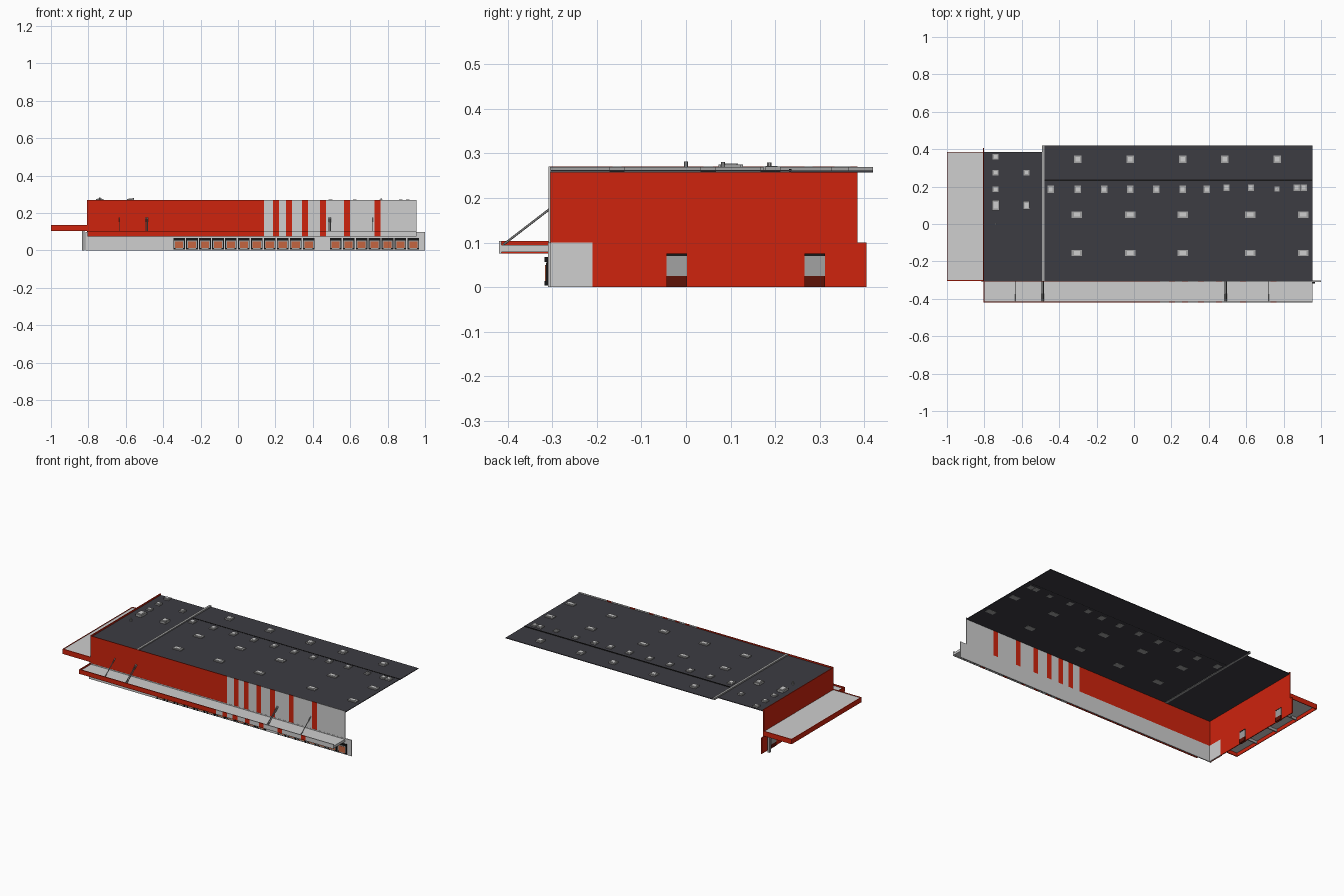
import bpy, bmesh, math
from mathutils import Vector


def material(name, r, g, b):
    m = bpy.data.materials.new(name)
    m.diffuse_color = (r, g, b, 1)
    return m


RED = material("red_cladding", 0.62, 0.017, 0.004)
DARK_RED = material("dark_red", 0.11, 0.006, 0.002)
LIGHT = material("light_grey", 0.62, 0.62, 0.62)
MID = material("mid_grey", 0.36, 0.36, 0.36)
ROOF = material("roof_charcoal", 0.046, 0.045, 0.055)
BLACK = material("black_rubber", 0.008, 0.008, 0.008)
ORANGE = material("dock_door_orange", 0.55, 0.13, 0.05)


def boxes(name, dims, mat):
    """One object from boxes given as (x0, x1, y0, y1, z0, z1)."""
    bm = bmesh.new()
    for x0, x1, y0, y1, z0, z1 in dims:
        vs = bmesh.ops.create_cube(bm, size=1)["verts"]
        for v in vs:
            v.co = Vector((x1 if v.co.x > 0 else x0,
                           y1 if v.co.y > 0 else y0,
                           z1 if v.co.z > 0 else z0))
    return finish(name, bm, mat)


def finish(name, bm, mat):
    me = bpy.data.meshes.new(name)
    bm.to_mesh(me)
    bm.free()
    me.materials.append(mat)
    ob = bpy.data.objects.new(name, me)
    bpy.context.collection.objects.link(ob)
    return ob


def rods(name, segments, radius, mat):
    bm = bmesh.new()
    for a, b in segments:
        a, b = Vector(a), Vector(b)
        d = b - a
        mtx = d.to_track_quat('Z', 'Y').to_matrix().to_4x4()
        mtx.translation = (a + b) / 2
        bmesh.ops.create_cone(bm, cap_ends=True, segments=6, radius1=radius,
                              radius2=radius, depth=d.length, matrix=mtx)
    return finish(name, bm, mat)


# Striped front: red to x = 0.14, then grey with red stripes of shrinking density
LEFT, RIGHT = -0.805, 0.955
STRIPES = [0.203, 0.273, 0.358, 0.454, 0.583, 0.745]
red_spans = [(LEFT, 0.14)] + [(s - 0.016, s + 0.016) for s in STRIPES]
edges = [x for span in red_spans for x in span][1:] + [RIGHT]
grey_spans = list(zip(edges[0::2], edges[1::2]))


def striped(name, y0, y1, z0, z1):
    for label, spans, mat in (("red", red_spans, RED), ("grey", grey_spans, LIGHT)):
        boxes(f"{name}_{label}", [(a, b, y0, y1, z0, z1) for a, b in spans], mat)


striped("front_wall", -0.308, -0.304, 0.1, 0.27)
striped("front_canopy_fascia", -0.419, -0.414, 0.075, 0.103)
boxes("front_base_wall", [(-0.815, 1.0, -0.309, -0.303, 0, 0.1)], LIGHT)

# Left end wall; the back and right sides are open
boxes("left_wall", [(-0.808, -0.803, -0.304, 0.385, 0.1, 0.27),
                    (-0.808, -0.803, -0.304, 0.405, 0, 0.1)], RED)
boxes("left_base_corner", [(-0.811, -0.8, -0.303, -0.21, 0, 0.1)], LIGHT)
side_doors = [-0.021, 0.289]
boxes("side_door_panels", [(-0.811, -0.8, y - 0.023, y + 0.023, 0.025, 0.07)
                           for y in side_doors], MID)
boxes("side_door_lintels", [(-0.812, -0.799, y - 0.023, y + 0.023, 0.07, 0.075)
                            for y in side_doors], BLACK)
boxes("side_door_sills", [(-0.811, -0.797, y - 0.023, y + 0.023, 0, 0.025)
                          for y in side_doors], DARK_RED)

# Roof sheets, step line and fire wall
boxes("roof_left", [(-0.803, -0.49, -0.304, 0.385, 0.257, 0.261)], ROOF)
boxes("roof_main", [(-0.48, RIGHT, -0.304, 0.235, 0.259, 0.263),
                    (-0.48, RIGHT, 0.235, 0.419, 0.257, 0.261)], ROOF)
boxes("roof_step_line", [(-0.48, RIGHT, 0.231, 0.237, 0.258, 0.2645)], BLACK)
boxes("fire_wall", [(-0.492, -0.478, -0.304, 0.419, 0.257, 0.269)], MID)

# Skylights: (x, y, width, depth, top)
lights = [(x, 0.345, 0.04, 0.04, 0.271) for x in (-0.30, -0.02, 0.26, 0.485, 0.765)]
lights += [(x, 0.187, 0.035, 0.04, 0.271)
           for x in (-0.445, -0.30, -0.16, -0.02, 0.12, 0.26, 0.39)]
lights += [(x, 0.195, 0.033, 0.035, 0.272) for x in (0.495, 0.625, 0.87, 0.908)]
lights += [(0.765, 0.187, 0.028, 0.028, 0.272)]
for y in (0.05, -0.155):
    lights += [(x, y, 0.056, 0.034, 0.271) for x in (-0.305, -0.02, 0.26, 0.622, 0.905)]
lights += [(-0.74, y, 0.032, 0.03, 0.271) for y in (0.36, 0.275, 0.185)]
lights += [(-0.575, 0.275, 0.03, 0.03, 0.271), (-0.74, 0.1, 0.04, 0.055, 0.277),
           (-0.575, 0.1, 0.035, 0.045, 0.277)]
boxes("skylight_curbs", [(x - w / 2, x + w / 2, y - d / 2, y + d / 2, 0.258, t - 0.002)
                         for x, y, w, d, t in lights], MID)
boxes("skylight_panes", [(x - w * .3, x + w * .3, y - d * .3, y + d * .3, 0.26, t)
                         for x, y, w, d, t in lights], LIGHT)
rods("roof_vents", [((-0.74, 0, 0.258), (-0.74, 0, 0.282)),
                    ((-0.56, 0.083, 0.258), (-0.56, 0.083, 0.28)),
                    ((0.765, 0.187, 0.26), (0.765, 0.187, 0.279))], 0.005, MID)

# Front canopy with end fascia and tie rods
boxes("front_canopy_slab", [(-0.8, RIGHT, -0.414, -0.308, 0.079, 0.094)], LIGHT)
boxes("front_canopy_end", [(-0.805, -0.8, -0.419, -0.304, 0.075, 0.103)], RED)
tie_x = (-0.635, -0.492, -0.484, 0.486, 0.494, 0.72)
rods("canopy_tie_rods", [((x, -0.41, 0.095), (x, -0.306, 0.175)) for x in tie_x],
     0.0025, MID)

# Left canopy with fascia on its three free edges, ribs below, and a back post
boxes("left_canopy_slab", [(-0.996, -0.807, -0.3, 0.381, 0.126, 0.132)], LIGHT)
boxes("left_canopy_fascia", [(-1.0, -0.996, -0.305, 0.385, 0.104, 0.135),
                             (-0.996, -0.807, -0.305, -0.3, 0.104, 0.135),
                             (-0.996, -0.807, 0.381, 0.385, 0.104, 0.135)], RED)
boxes("left_canopy_ribs", [(-0.996, -0.807, y - 0.003, y + 0.003, 0.11, 0.126)
                           for y in (-0.13, 0.04, 0.21)], MID)
boxes("left_canopy_post", [(-0.835, -0.822, 0.355, 0.368, 0, 0.126)], MID)

# Loading docks: 11 bays, a gap, then 7 bays
bays = [-0.315 + 0.0693 * i for i in range(11)] + [0.522 + 0.0693 * i for i in range(7)]


def dock(name, half, y, z0, z1, mat):
    boxes(name, [(x - half, x + half, y, -0.309, z0, z1) for x in bays], mat)


dock("dock_seals", 0.031, -0.313, 0.006, 0.067, BLACK)
dock("dock_frames", 0.027, -0.3145, 0.008, 0.054, MID)
dock("dock_doors", 0.022, -0.316, 0.012, 0.049, ORANGE)
dock("dock_hoods", 0.031, -0.317, 0.056, 0.067, BLACK)
boxes("dock_bumpers", [(x + s - 0.004, x + s + 0.004, -0.317, -0.309, 0.004, 0.014)
                       for x in bays for s in (-0.024, 0.024)], BLACK)
